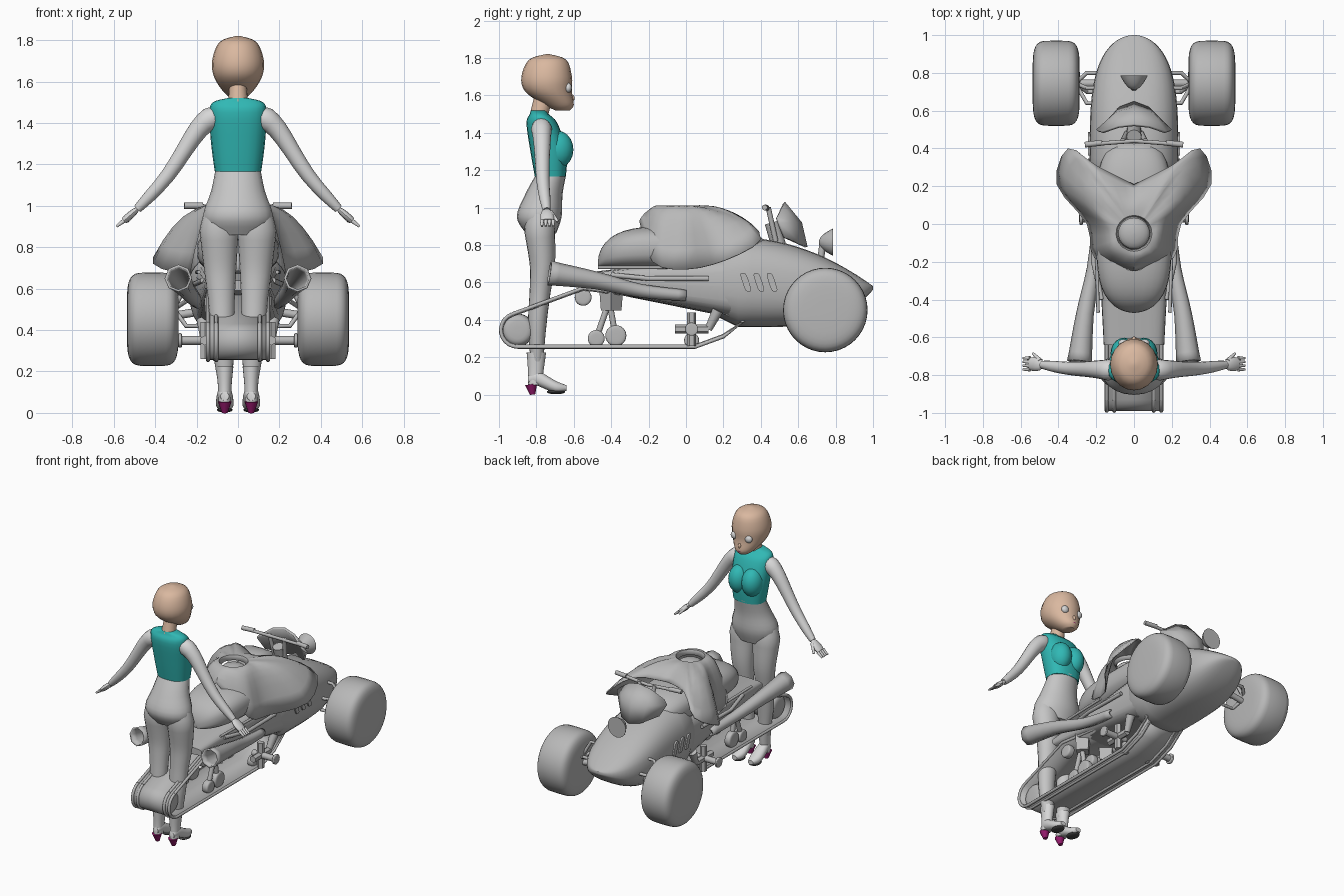
import bpy, bmesh, math
from mathutils import Vector

old_cube = bpy.data.objects.get("Cube")
if old_cube:
    bpy.data.objects.remove(old_cube)


def material(name, *rgb):
    made = bpy.data.materials.new(name)
    made.use_nodes = True
    made.diffuse_color = (*rgb, 1)
    made.node_tree.nodes["Principled BSDF"].inputs["Base Color"].default_value = (*rgb, 1)
    return made


GREY = material("vehicle grey", .48, .48, .48)
PALE = material("pale sleeve grey", .68, .68, .68)
TROUSERS = material("trouser grey", .56, .56, .56)
FLESH = material("skin", .7, .48, .35)
TEAL = material("teal vest", .03, .48, .46)
MAGENTA = material("magenta heel", .3, .01, .15)
DARK = material("dark sole", .06, .06, .06)


def skin(name, rings, mat, closed=True, caps=True, thickness=0):
    """Join rows of points into one smooth surface."""
    bm = bmesh.new()
    rows = [[bm.verts.new(point) for point in ring] for ring in rings]
    count = len(rows[0])
    for low, high in zip(rows, rows[1:]):
        for i in range(count if closed else count - 1):
            j = (i + 1) % count
            bm.faces.new((low[i], low[j], high[j], high[i]))
    if caps and closed:
        bm.faces.new(rows[0][::-1])
        bm.faces.new(rows[-1])
    bmesh.ops.recalc_face_normals(bm, faces=bm.faces)
    mesh = bpy.data.meshes.new(name)
    bm.to_mesh(mesh)
    bm.free()
    mesh.materials.append(mat)
    part = bpy.data.objects.new(name, mesh)
    bpy.context.collection.objects.link(part)
    bpy.ops.object.select_all(action="DESELECT")
    part.select_set(True)
    bpy.context.view_layer.objects.active = part
    bpy.ops.object.shade_smooth_by_angle(angle=math.radians(45))
    if thickness:
        part.modifiers.new("thickness", "SOLIDIFY").thickness = thickness


def smooth(points, steps=4):
    """Pass a soft curve through a few points."""
    keys = [Vector(point) for point in points]
    keys = [keys[0], *keys, keys[-1]]
    result = []
    for before, start, end, after in zip(keys, keys[1:], keys[2:], keys[3:]):
        for i in range(steps):
            t = i / steps
            bend = (end - before) * (t * (1 - t) ** 2) - (after - start) * (t * t * (1 - t))
            blend = t * t * (3 - 2 * t)
            result.append(start * (1 - blend) + end * blend + bend / 2)
    return result + [keys[-1]]


def power(value, exponent):
    return math.copysign(abs(value) ** exponent, value)


def oval(count=20, squareness=2):
    angles = [math.tau * i / count for i in range(count)]
    return [(power(math.cos(a), 2 / squareness), power(math.sin(a), 2 / squareness)) for a in angles]


def upright(name, stations, mat, x=0, squareness=2):
    """Vertical loft; stations are z, y, half width, half depth."""
    skin(name, [[(x + wide * c, y + deep * s, z) for c, s in oval(squareness=squareness)]
                for z, y, wide, deep in smooth(stations)], mat)


def hull(name, stations, mat, x=0, squareness=2.6):
    """Lengthwise loft; stations are y, bottom, top, half width."""
    skin(name, [[(x + wide * c, y, (low + high + (high - low) * s) / 2) for c, s in oval(28, squareness)]
                for y, low, high, wide in stations], mat)


def tube(name, path, radii, mat=GREY, sides=12, flat=1, hollow=0):
    """Pipe whose radius passes evenly through the given radii."""
    path = [Vector(point) for point in path]
    span = path[-1] - path[0]
    reference = Vector((0, 1, 0)) if abs(span.x) > abs(span.y) else Vector((1, 0, 0))
    rings = []
    for i, point in enumerate(path):
        along = (path[min(i + 1, len(path) - 1)] - path[max(i - 1, 0)]).normalized()
        across = along.cross(reference).normalized()
        rise = across.cross(along)
        place = i / (len(path) - 1) * (len(radii) - 1)
        k = min(int(place), max(len(radii) - 2, 0))
        radius = radii[k] + (radii[min(k + 1, len(radii) - 1)] - radii[k]) * (place - k)
        rings.append([point + radius * (across * c * flat + rise * s) for c, s in oval(sides)])
    skin(name, rings, mat, caps=not hollow, thickness=hollow)


def ball(name, centre, radii, mat):
    turns = [math.pi * (i + .1) / 10.2 for i in range(11)]
    skin(name, [[(centre[0] + radii[0] * c * math.sin(t), centre[1] + radii[1] * s * math.sin(t),
                  centre[2] + radii[2] * math.cos(t)) for c, s in oval()] for t in turns], mat)


def disc(name, centre, half_width, radius, rim=5):
    """Round-shouldered wheel turned about the x axis."""
    profile = [(half_width * power(math.cos(t), 2 / rim), radius * power(math.sin(t), 2 / rim))
               for t in [math.pi * (i + .1) / 16.2 for i in range(17)]]
    skin(name, [[(centre[0] + x, centre[1] + r * c, centre[2] + r * s) for c, s in oval(40)]
                for x, r in profile], GREY)


# Front body rounds off towards the nose; the deck tapers to the rear
body = []
for i in range(21):
    t = 1 - (1 - i / 20) ** 2
    full = math.sqrt(1.001 - t ** 4)
    body.append((.28 + .72 * t, .36 + .2 * t ** 4, .84 - .26 * t * t, .235 * full))
hull("front_body", [(.18, .41, .77, .2)] + body, GREY)
hull("rear_deck", [(-.64, .59, .64, .16), (.3, .4, .75, .21)], GREY, squareness=4)

# Seat and tank form one domed block
dome = []
for i in range(25):
    u = -math.cos(math.pi * i / 24)
    full = math.sqrt(1.002 - u ** 4)
    dome.append((.47 * u, .69 - .02 * full, .71 + .19 * full, .2 * full))
hull("seat_and_tank", dome, GREY)

# Draped jacket spreads from the collar to a hem with two sleeve wings
half_hem = smooth([(0, .21, .92), (.2, .31, .94), (.35, .4, .83), (.41, .21, .72), (.25, 0, .67),
                   (.21, -.18, .71), (0, -.25, .93)], 3)
hem = half_hem + [Vector((-p.x, p.y, p.z)) for p in half_hem[-2:0:-1]]
middle = Vector((0, -.05, 0))
collar = []
for point in hem:
    outward = Vector((point.x, point.y - middle.y, 0)).normalized()
    collar.append(middle + outward * .095 + Vector((0, 0, 1.01)))
drape = [[middle.lerp(p, .85) - Vector((0, 0, -.12)) for p in collar]]
for k in range(8):
    t = k / 7
    ring = []
    for i, (top, bottom) in enumerate(zip(collar, hem)):
        point = top.lerp(bottom, t)
        fold = math.sin(1.5 * i + 5 * t) * t * (1 - t) / 40
        point.z = top.z + (bottom.z - top.z) * t ** 2.4 + fold
        ring.append(point)
    drape.append(ring)
skin("draped_jacket", drape, GREY, caps=False, thickness=.008)
ball("collar_floor", middle + Vector((0, 0, .95)), (.085, .085, .04), GREY)

# Windscreen cowl, headlight and steering
across = [i / 2 - 1 for i in range(5)]
skin("cowl", [[(width * u, y - sweep * u * u, z + lift * u * u) for u in across]
              for width, y, sweep, z, lift in ((.16, .65, .12, .79, .05), (.2, .62, .12, .92, 0),
                                               (.17, .53, .04, 1.03, -.08))],
     GREY, closed=False, thickness=.015)
bowl = [(i + .2) / 8.2 for i in range(9)]
skin("headlight", [[(.072 * math.sqrt(t) * c, .71 + .075 * t, .815 + .072 * math.sqrt(t) * s)
                    for c, s in oval()] for t in bowl], GREY)
tube("headlight_stalk", [(0, .72, .72), (0, .73, .8)], [.018])
tube("handlebar", [(-.26, .42, 1), (0, .44, .99), (.26, .42, 1)], [.011])
tube("steering_column", [(0, .5, .78), (0, .46, .92)], [.04])

# Track belt runs round the rear drum and up into the body
drum = Vector((0, -.9, .345))
track = [drum + Vector((0, math.cos(a), math.sin(a))) * .09
         for a in [math.radians(110 + 16 * i) for i in range(11)]]
track += [Vector((0, y, z)) for y, z in ((.05, .255), (.2, .31), (.31, .39), (.1, .49), (-.55, .57))]
skin("track_belt", [[p + Vector((x, 0, 0)) for p in track] for x in (-.145, .145)],
     GREY, caps=False, thickness=.014)
disc("rear_drum", drum, .115, .088)

# Head, neck and torso of the figure, facing the vehicle
upright("head", [(1.52, -.66, .035, .04), (1.55, -.68, .07, .08), (1.62, -.735, .115, .125),
                 (1.7, -.745, .125, .135), (1.79, -.74, .09, .1), (1.82, -.74, .01, .01)], FLESH)
upright("neck", [(1.48, -.79, .05, .05), (1.6, -.76, .04, .05)], FLESH)
ball("nose", (0, -.615, 1.585), (.012, .02, .02), FLESH)
ball("lips", (0, -.612, 1.55), (.018, .012, .009), MAGENTA)
upright("vest", [(1.165, -.725, .112, .083), (1.3, -.735, .13, .097), (1.45, -.77, .138, .083),
                 (1.5, -.785, .12, .05), (1.52, -.79, .05, .04)], TEAL, squareness=2.4)
upright("hips", [(1.18, -.72, .108, .08), (1.07, -.76, .13, .1), (.95, -.785, .168, .12),
                 (.86, -.775, .13, .08)], TROUSERS)

# Everything that comes in left and right pairs
for sign, side in ((1, "left_"), (-1, "right_")):
    def at(x, y, z):
        return Vector((sign * x, y, z))

    # Wheels, suspension and steering
    hub = at(.412, .745, .452)
    disc(side + "front_wheel", hub, .125, .226)
    tube(side + "axle", [at(.12, .745, .5), hub], [.02])
    for k, (y, z) in enumerate(((.64, .54), (.8, .54), (.72, .62), (.7, .42))):
        tube(side + f"suspension_arm_{k}", [at(.17, y, z), at(.25, y, z), at(.31, .745, .5)], [.011])
    tube(side + "handle_grip", [at(.17, .43, 1), at(.26, .42, 1)], [.015])
    tube(side + "bar_riser", [at(.04, .48, .82), at(.06, .44, 1)], [.014])

    # Faceted open exhaust, rails and slanted vents
    tube(side + "exhaust", smooth([at(.288, -.73, .65), at(.26, -.48, .61), at(.215, -.24, .555), at(.19, 0, .53)]),
         [.067, .047, .036, .03], sides=8, hollow=.012)
    tube(side + "seat_rail", [at(.19, -.47, .68), at(.2, -.1, .68)], [.009])
    tube(side + "lower_rail", [at(.17, -.4, .64), at(.215, -.2, .62), at(.21, .12, .62)], [.013])
    for k in range(3):
        skin(side + f"vent_{k}", [[at(x, .32 + .07 * k + .018 * c - .016 * s, .6 + .05 * s)
                                   for c, s in oval(12, 4)] for x in (.225, .243)], GREY)

    # Track running gear
    tube(side + "outer_rim", [p + at(.145, 0, 0) for p in track + track[:1]], [.01])
    tube(side + "inner_rim", [p + at(.105, 0, 0) for p in track + track[:1]], [.01])
    for k, (y, z, radius) in enumerate(((-.48, .3, .045), (-.375, .315, .056), (-.55, .52, .045), (.03, .29, .04))):
        disc(side + f"track_roller_{k}", at(.1, y, z), .025, radius)
    for y in (-.48, -.375):
        tube(side + "roller_strut", [at(.1, -.41, .5), at(.1, y, .3)], [.016])
    tube(side + "gear_block", [at(.1, -.4, .45), at(.1, -.4, .58)], [.055, .065], sides=4)
    peg = at(.16, .03, .35)
    tube(side + "foot_peg", [at(.1, .03, .35), at(.28, .03, .35)], [.022])
    disc(side + "peg_end", at(.28, .03, .35), .01, .035)
    for name, reach in (("cross_link", Vector((0, .09, 0))), ("upright_link", Vector((0, 0, .09)))):
        tube(side + name, [peg - reach, peg + reach], [.024], sides=6)
    tube(side + "track_brace", [peg + Vector((0, .09, 0)), at(.17, .17, .45)], [.02, .03])

    # Face, chest, arm and hand
    ball(side + "eye", at(.056, -.63, 1.64), (.027, .02, .026), PALE)
    ball(side + "bust", at(.052, -.685, 1.31), (.072, .083, .1), TEAL)
    wrist, palm = at(.485, -.745, .985), at(.55, -.74, .928)
    tube(side + "arm", smooth([at(.1, -.775, 1.44), at(.19, -.77, 1.37), at(.34, -.765, 1.145), wrist]),
         [.045, .056, .048, .04, .035, .03, .021], PALE, 16)
    tube(side + "palm", smooth([wrist, palm]), [.02, .035, .038, .032], PALE, flat=.5)
    for k in range(4):
        knuckle = palm + Vector((0, .02 * k - .03, 0))
        tube(side + f"finger_{k}", [knuckle, knuckle + at(.037, 0, -.028)], [.011, .006], PALE)
    tube(side + "thumb", [wrist + at(.01, .02, -.01), wrist + at(.05, .06, -.06)], [.013, .007], PALE)

    # Leg and heeled boot
    foot_x = sign * .064
    tube(side + "leg", smooth([at(.08, -.785, 1), at(.09, -.782, .88), at(.086, -.768, .7), at(.08, -.78, .55),
                               at(.075, -.795, .38), at(.064, -.797, .18)]),
         [.06, .083, .068, .056, .05, .033], TROUSERS, 20, flat=1.15)
    upright(side + "boot_shaft", [(.225, -.8, .042, .052), (.13, -.803, .033, .042), (.05, -.81, .03, .036)],
            PALE, x=foot_x)
    hull(side + "foot", smooth([(-.845, .06, .1, .02), (-.8, .05, .13, .035), (-.7, .01, .075, .042),
                                (-.64, .02, .05, .02)]), PALE, x=foot_x, squareness=2.2)
    ball(side + "sole", (foot_x, -.695, .014), (.038, .05, .012), DARK)
    tube(side + "heel", [(foot_x, -.82, 0), (foot_x, -.828, .055)], [.014, .033], MAGENTA)
